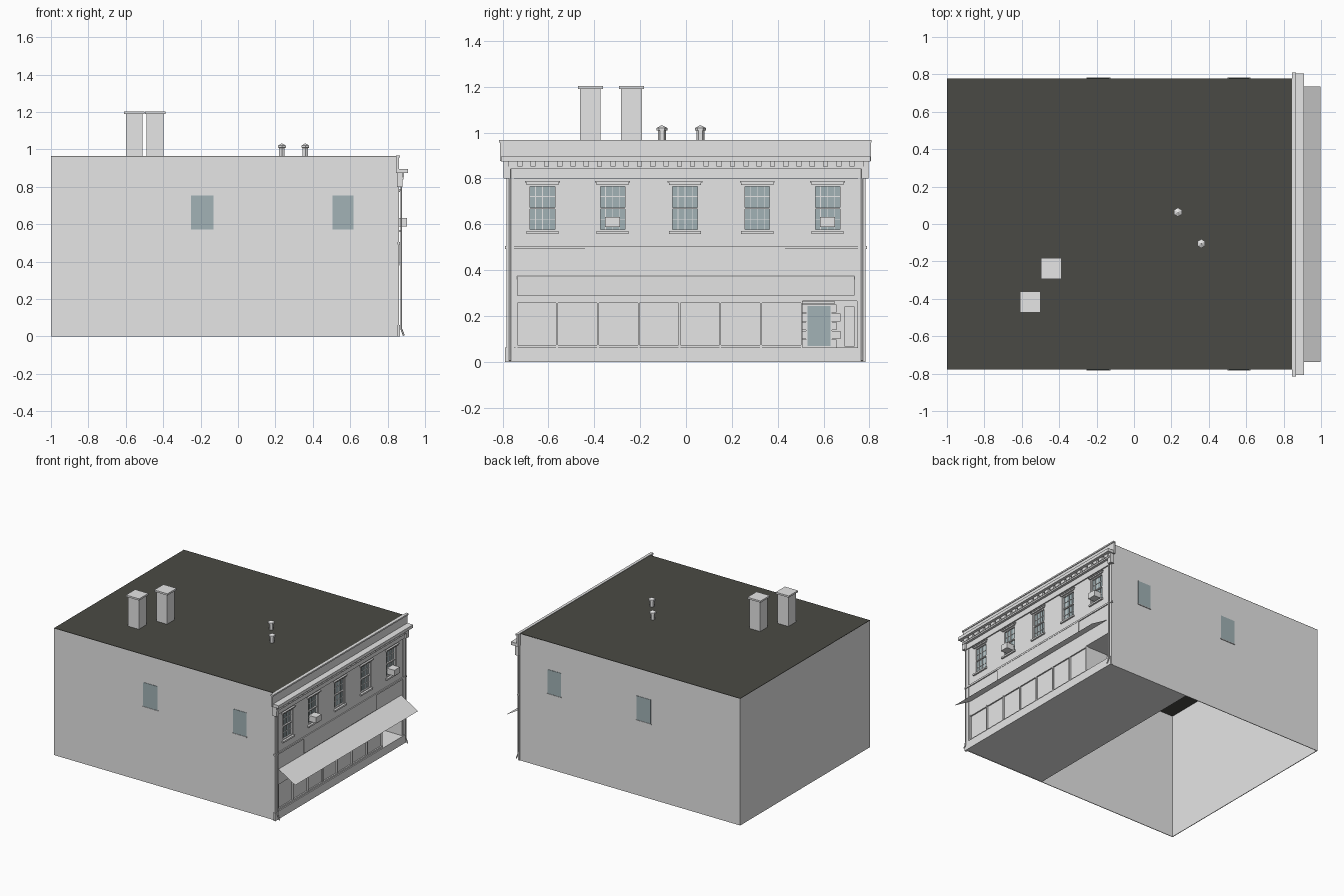
import bpy, bmesh
from mathutils import Vector

cube = bpy.data.objects.get("Cube")
if cube:
    bpy.data.objects.remove(cube, do_unlink=True)


def material(name, r, g, b):
    m = bpy.data.materials.new(name)
    m.use_nodes = True
    m.diffuse_color = (r, g, b, 1)
    m.node_tree.nodes["Principled BSDF"].inputs["Base Color"].default_value = (r, g, b, 1)
    return m


STONE = material("pale stone", .79, .79, .79)
ROOF = material("dark roofing", .068, .068, .058)
GLASS = material("blue grey glass", .36, .45, .47)


def finish(name, bm, mat):
    mesh = bpy.data.meshes.new(name)
    bm.to_mesh(mesh)
    bm.free()
    mesh.materials.append(mat)
    obj = bpy.data.objects.new(name, mesh)
    bpy.context.collection.objects.link(obj)
    return obj


def boxes(name, items, mat=STONE):
    """One object out of boxes, each given as x, y and z ranges."""
    bm = bmesh.new()
    for item in items:
        lo, hi = Vector(r[0] for r in item), Vector(r[1] for r in item)
        made = bmesh.ops.create_cube(bm, size=1)["verts"]
        bmesh.ops.scale(bm, vec=hi - lo, verts=made)
        bmesh.ops.translate(bm, vec=(lo + hi) / 2, verts=made)
    return finish(name, bm, mat)


def prism(name, profile, y0, y1):
    """Extrude an x-z profile along y."""
    bm = bmesh.new()
    face = bm.faces.new([bm.verts.new((x, y0, z)) for x, z in profile])
    new = bmesh.ops.extrude_face_region(bm, geom=[face])["geom"]
    bmesh.ops.translate(bm, vec=(0, y1 - y0, 0),
                        verts=[v for v in new if isinstance(v, bmesh.types.BMVert)])
    bmesh.ops.recalc_face_normals(bm, faces=bm.faces)
    return finish(name, bm, STONE)


def lathe(name, x, y, rings, sides=6):
    """Stack of open cones through (radius, z) rings."""
    bm = bmesh.new()
    for (ra, za), (rb, zb) in zip(rings, rings[1:]):
        made = bmesh.ops.create_cone(bm, cap_ends=False, segments=sides, radius1=ra,
                                     radius2=rb, depth=zb - za)["verts"]
        bmesh.ops.translate(bm, vec=(x, y, (za + zb) / 2), verts=made)
    bmesh.ops.remove_doubles(bm, verts=bm.verts, dist=.0001)
    return finish(name, bm, STONE)


def pipe(name, points, radius):
    """Thin round pipe along a path."""
    curve = bpy.data.curves.new(name, "CURVE")
    curve.dimensions = "3D"
    curve.bevel_depth, curve.bevel_resolution = radius, 1
    spline = curve.splines.new("POLY")
    spline.points.add(len(points) - 1)
    for p, co in zip(spline.points, points):
        p.co = (*co, 1)
    curve.materials.append(STONE)
    bpy.context.collection.objects.link(bpy.data.objects.new(name, curve))


BACK, FRONT, SIDE, TOP, SKIN = -1, .85, .778, .962, .005
FACE = FRONT + .007
WALL = (FRONT, FACE)

# Shell, open underneath behind the shop floor
boxes("back_wall", [((BACK, BACK + SKIN), (-SIDE, SIDE), (0, TOP))])
for label, s in (("right", -1), ("left", 1)):
    wall = sorted((s * SIDE, s * (SIDE - SKIN)))
    pane = sorted((s * SIDE, s * (SIDE + .003)))
    ledge = sorted((s * SIDE, s * (SIDE + .006)))
    boxes(label + "_side_wall", [((BACK, FRONT), wall, (0, TOP))])
    spans = [(-.25, -.13), (.505, .617)]
    boxes(label + "_side_windows", [(x, pane, (.572, .754)) for x in spans], GLASS)
    boxes(label + "_side_sills", [((a - .005, b + .005), ledge, (.567, .572))
                                  for a, b in spans])
boxes("roof", [((BACK, FRONT), (-SIDE, SIDE), (TOP - .003, TOP + .003))], ROOF)
boxes("shop_floor", [((.18, FRONT), (-SIDE + SKIN, SIDE - SKIN), (.002, .006))])

# Chimneys and roof vents
for i, (x, y) in enumerate([(-.555, -.417), (-.443, -.238)]):
    boxes(f"chimney_{i}", [((x - h, x + h), (y - h, y + h), z)
                           for h, z in ((.045, (TOP, 1.19)), (.055, (1.19, 1.203)))])
for i, (x, y) in enumerate([(.235, .063), (.36, -.105)]):
    lathe(f"roof_vent_{i}", x, y, [(.017, TOP), (.017, 1.008), (.024, 1.008 + .001),
                                   (.024, 1.02), (.001, 1.032)])

# Upper facade wall with window openings
centres = [-.626, -.32, -.004, .311, .618]
HALF, SILL, HEAD = .062, .568, .772
edges = [-SIDE] + [c + s * HALF for c in centres for s in (-1, 1)] + [SIDE]
full = (-SIDE, SIDE)
boxes("upper_wall", [(WALL, full, (.265, SILL)), (WALL, full, (HEAD, TOP))]
      + [(WALL, pier, (SILL, HEAD)) for pier in zip(edges[::2], edges[1::2])])

# Sash windows
bars, trims, panes, units = [], [], [], []
for i, c in enumerate(centres):
    left, right, middle = c - HALF, c + HALF, (SILL + HEAD) / 2
    panes.append(((FRONT - .012, FRONT - .008), (left, right), (SILL, HEAD)))
    frame = (FRONT - .012, FACE - .004)
    bar = (FRONT - .01, FRONT - .004)
    for y in (left, right - .008):
        bars.append((frame, (y, y + .008), (SILL, HEAD)))
    for z in (SILL, middle - .004, HEAD - .008):
        bars.append((frame, (left, right), (z, z + .008)))
    for k in (-1, 0, 1):
        y = c + k * HALF / 2
        bars.append((bar, (y - .0015, y + .0015), (SILL, HEAD)))
    for k in (1, 3):
        z = SILL + (HEAD - SILL) * k / 4
        bars.append((bar, (left, right), (z - .0015, z + .0015)))
    trims.append(((FRONT, FACE + .012), (left - .008, right + .008), (SILL - .01, SILL + .002)))
    trims.append(((FRONT, FACE + .008), (left - .008, right + .008), (HEAD, HEAD + .009)))
    trims.append(((FRONT, FACE + .014), (left - .014, right + .014), (HEAD + .009, HEAD + .016)))
    if i in (1, 4):
        units.append(((FRONT - .01, FACE + .047), (c - .033, c + .033), (.588, .632)))
boxes("window_glass", panes, GLASS)
boxes("window_bars", bars)
boxes("window_trim", trims)
boxes("air_conditioners", units)

# Parapet, cornice, dentils and frieze
boxes("parapet", [((.845, .86), (-.812, .808), (.875, .957)),
                  ((.845, .866), (-.815, .81), (.957, .968))])
boxes("cornice", [((FRONT, .908), (-.808, .805), (.873, .896))])
boxes("dentils", [((FRONT, .888), (k * .058 - .02, k * .058 + .02), (.851, .873))
                  for k in range(-13, 14)])
boxes("cornice_moulding", [((FRONT, .884), (-.792, .792), (.84, .851))])
boxes("frieze", [((FRONT, FACE + .009), (-.785, .785), (.798, .84))])
boxes("belt_course", [((FRONT, FACE + .008), (-.79, .79), (.492, .505))])
boxes("sign_panel", [((FRONT, FACE + .006), (-.44, .433), (.38, .492))])

# Corner strips, cornice brackets and downpipes with kicked-out feet
for label, s in (("right", -1), ("left", 1)):
    a, b = sorted((s * .75, s * .783))
    boxes(label + "_corner_strip", [((FRONT, FACE + .003), (a, b), (0, .8))])
    a, b = sorted((s * .765, s * .797))
    boxes(label + "_bracket", [((FRONT, .88), (a, b), (.8, .873))])
    y = s * .768
    pipe(label + "_downpipe", [(.873, y, .84), (.873, y, .04), (.887, y, .004)], .005)

# Awning, a single sloping sheet
sheet = bmesh.new()
sheet.faces.new([sheet.verts.new(co) for co in (
    (FACE, -.738, .374), (.998, -.738, .29), (.998, .735, .29), (FACE, .735, .374))])
finish("awning", sheet, STONE)

# Storefront: base, panes and mullions
base, head, first, last, corner = .062, .265, -.74, .505, .745
step = (last - first) / 7
boxes("shop_base", [((FRONT, FACE + .008), (-.79, .78), (0, base))])
boxes("shop_panes", [((FRONT - .008, FRONT - .003), (first, last), (base, head))])
boxes("shop_mullions", [((FRONT - .008, FACE + .002),
                         (first + k * step - .004, first + k * step + .004), (base, head))
                        for k in range(8)]
      + [((FRONT - .003, FACE), (first, last), z)
         for z in ((base, .074), (head - .008, head))])
boxes("shop_corner_piers", [(WALL, (-SIDE, first), (0, head)),
                            (WALL, (corner, SIDE), (0, head))])

# Deep entrance recess with the door in its back wall
door_a, door_b, deep = .523, .637, FRONT - .19
inside = (deep, FRONT)
porch = (last, corner)
boxes("entrance_recess", [((deep - SKIN, deep), porch, (base, head)),
                          (inside, (last - SKIN, last), (base, head)),
                          (inside, (corner, corner + SKIN), (base, head)),
                          (inside, porch, (head, head + SKIN)),
                          (inside, porch, (base - SKIN, base))])
boxes("door_glass", [((deep, deep + .004), (door_a, door_b), (base, .25))], GLASS)
boxes("door_frame", [((deep, deep + .009), (y, y + .007), (base, .25))
                     for y in (door_a, door_b - .007)]
      + [((deep, deep + .009), (door_a, door_b), z) for z in ((base, .068), (.243, .252))])
blocks = [((deep, deep + .012), (door_a - .014, door_b + .014), (.255, head - .003))]
for k in range(5):
    z, wide = base + k * .038, .018 * (k % 2)
    for a, b in ((door_b, door_b + .02 + wide), (door_a - .014, door_a)):
        blocks.append(((deep, deep + .012), (a, b), (z, z + .035)))
boxes("door_blocks", blocks)
boxes("notice_panel", [((deep, deep + .009), (.692, .735), (.066, .24))])
